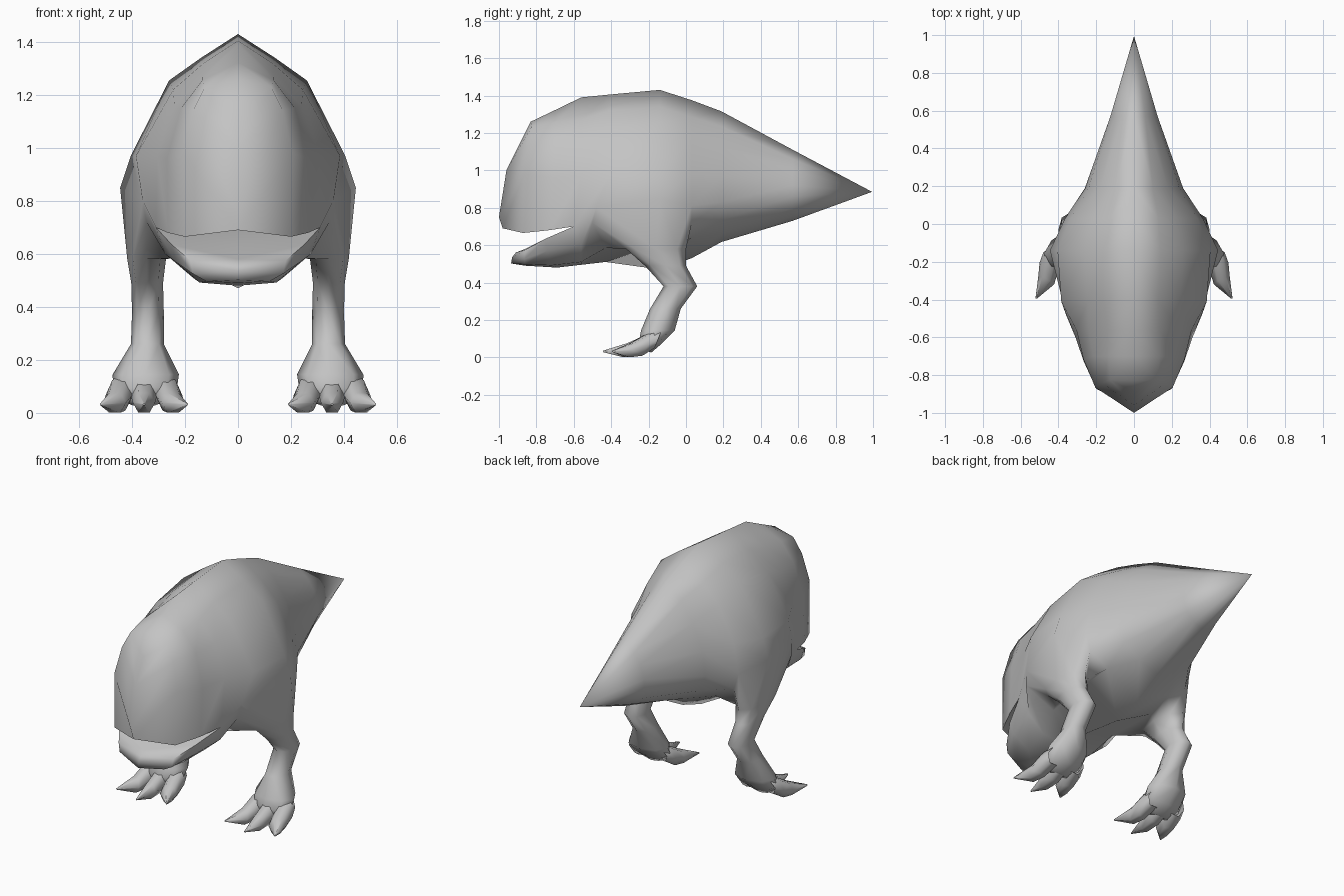
import bpy, bmesh, math
from mathutils import Vector

cube = bpy.data.objects.get("Cube")
if cube:
    bpy.data.objects.remove(cube)

grey = bpy.data.materials.new("plain grey")
grey.use_nodes = True
GREY = (0.55, 0.55, 0.55, 1)
grey.diffuse_color = GREY
grey.node_tree.nodes["Principled BSDF"].inputs["Base Color"].default_value = GREY


def strip(bm, rings, closed=False, sides=(1, -1)):
    """Skin consecutive rings of points, once for each mirrored side."""
    for s in sides:
        rows = [[bm.verts.new((p[0] * s, p[1], p[2])) for p in r] for r in rings]
        n = len(rows[0])
        for a, b in zip(rows, rows[1:]):
            for i in range(n if closed else n - 1):
                j = (i + 1) % n
                bm.faces.new((a[i], a[j], b[j], b[i]))
        if closed:
            bm.faces.new(rows[-1])


def oval(c, u, v, n=8):
    """Ring of n points round c with half-axes u and v."""
    c, u, v = Vector(c), Vector(u), Vector(v)
    return [c + u * math.cos(2 * math.pi * i / n) + v * math.sin(2 * math.pi * i / n) for i in range(n)]


def finish(bm, name, angle):
    """Weld, orient, shade and link the mesh."""
    bmesh.ops.remove_doubles(bm, verts=bm.verts, dist=0.0005)
    bmesh.ops.dissolve_degenerate(bm, edges=bm.edges, dist=0.0005)
    bmesh.ops.recalc_face_normals(bm, faces=bm.faces)
    me = bpy.data.meshes.new(name)
    bm.to_mesh(me)
    bm.free()
    me.materials.append(grey)
    ob = bpy.data.objects.new(name, me)
    bpy.context.collection.objects.link(ob)
    bpy.ops.object.select_all(action='DESELECT')
    ob.select_set(True)
    bpy.context.view_layer.objects.active = ob
    bpy.ops.object.shade_smooth_by_angle(angle=math.radians(angle))


# Body: half sections from ridge to belly, tail tip to shoulders
sections = [
    (0.57, [(0, 1.11), (.06, 1.06), (.10, 1.0), (.125, .92), (.125, .86), (.10, .80), (.05, .755), (0, .73)]),
    (0.19, [(0, 1.315), (.10, 1.235), (.18, 1.125), (.24, .97), (.26, .83), (.225, .735), (.12, .66), (0, .617)]),
    (0.03, [(0, 1.375), (.13, 1.285), (.235, 1.185), (.335, .98), (.365, .81), (.335, .715), (.215, .64), (0, .53)]),
    (-0.14, [(0, 1.43), (.14, 1.34), (.26, 1.255), (.405, .97), (.445, .85), (.42, .72), (.24, .60), (0, .47)]),
]
shoulder = [(0, -.41, 1.405), (.13, -.41, 1.32), (.245, -.41, 1.22), (.385, -.41, .97),
            (.36, -.48, .80), (.345, -.50, .72), (.21, -.43, .585), (0, -.43, .51)]
hinge = [(0, -.56, 1.39), (.135, -.56, 1.27), (.24, -.56, 1.16), (.305, -.56, .97),
         (.31, -.60, .70), (.275, -.56, .60), (.17, -.56, .51), (0, -.56, .495)]
body_rings = [[(0, .995, .885)] * 8]
body_rings += [[(x, y, z) for x, z in pts] for y, pts in sections] + [shoulder, hinge]

# Head: ridge to upper lip, a squared brow, then the snout centreline
head_rings = [
    hinge[:5],
    [(0, -.70, 1.322), (.135, -.70, 1.255), (.215, -.70, 1.15), (.268, -.715, .96), (.265, -.73, .68)],
    [(0, -.83, 1.26), (.125, -.825, 1.232), (.17, -.842, 1.14), (.205, -.865, .98), (.20, -.872, .665)],
    [(0, -.83, 1.26), (0, -.89, 1.14), (0, -.96, 1.0), (0, -1.0, .75), (0, -.98, .69)],
]
# Lower jaw: lip to chin
jaw_rings = [
    hinge[4:],
    [(.25, -.75, .635), (.235, -.74, .57), (.145, -.72, .492), (0, -.69, .48)],
    [(.18, -.86, .575), (.17, -.865, .525), (.12, -.86, .497), (0, -.86, .49)],
    [(0, -.91, .56), (0, -.93, .535), (0, -.935, .502), (0, -.86, .49)],
]
# Mouth lining: each lip joined to the centre of the palate or floor
palate = [(0, -.45, .71), (0, -.75, .72), (0, -.88, .705), (0, -.98, .69)]
floor = [(0, -.45, .71), (0, -.75, .635), (0, -.86, .58), (0, -.91, .56)]

bm = bmesh.new()
strip(bm, [r[:5] for r in body_rings])
strip(bm, [r[6:] for r in body_rings])
# The flank between these two pieces is left open for the thigh
strip(bm, [r[4:7] for r in body_rings[:4]])
strip(bm, [r[4:7] for r in body_rings[5:]])
strip(bm, head_rings)
strip(bm, jaw_rings)
strip(bm, [[r[-1], c] for r, c in zip(head_rings, palate)])
strip(bm, [[r[0], c] for r, c in zip(jaw_rings, floor)])

# Legs grow from the open flank: centre x, y, z, half width, half depth, slope
back, mid, front = body_rings[3:6]
hip = [mid[4], back[4], back[5], back[6], mid[6], front[6], front[5], front[4]]
leg_rings = [
    (.345, -.16, .58, .073, .16, 0),
    (.343, -.11, .49, .06, .11, 0),
    (.34, -.03, .38, .06, .09, 0),
    (.342, -.11, .26, .062, .082, 0),
    (.348, -.15, .145, .125, .09, 0),
    (.352, -.19, .085, .12, .06, .2),
    (.355, -.215, .035, .06, .03, .3),
]
strip(bm, [hip] + [oval((x, y, z), (rx, 0, 0), (0, ry, -ry * t)) for x, y, z, rx, ry, t in leg_rings],
      closed=True)
finish(bm, "body_and_legs", 80)

# Three clawed toes spread from each foot
for side, s in (("left", 1), ("right", -1)):
    for name, k in (("outer", 1), ("middle", 0), ("inner", -1)):
        reach = 0.05 if k == 0 else 0
        x = .355
        rings = [
            oval((x + .075 * k, -.15, .095), (.05, 0, 0), (0, .02, .05), 6),
            oval((x + .095 * k, -.225, .066), (.05, .02 * k, 0), (0, .02, .066), 6),
            oval((x + .11 * k, -.30 - reach / 2, .038), (.042, .02 * k, 0), (0, .01, .043), 6),
            oval((x + .163 * k, -.395 - reach, .032), (.004, 0, 0), (0, 0, .004), 6),
        ]
        bm = bmesh.new()
        strip(bm, rings, closed=True, sides=(s,))
        finish(bm, f"{side}_{name}_toe", 70)
